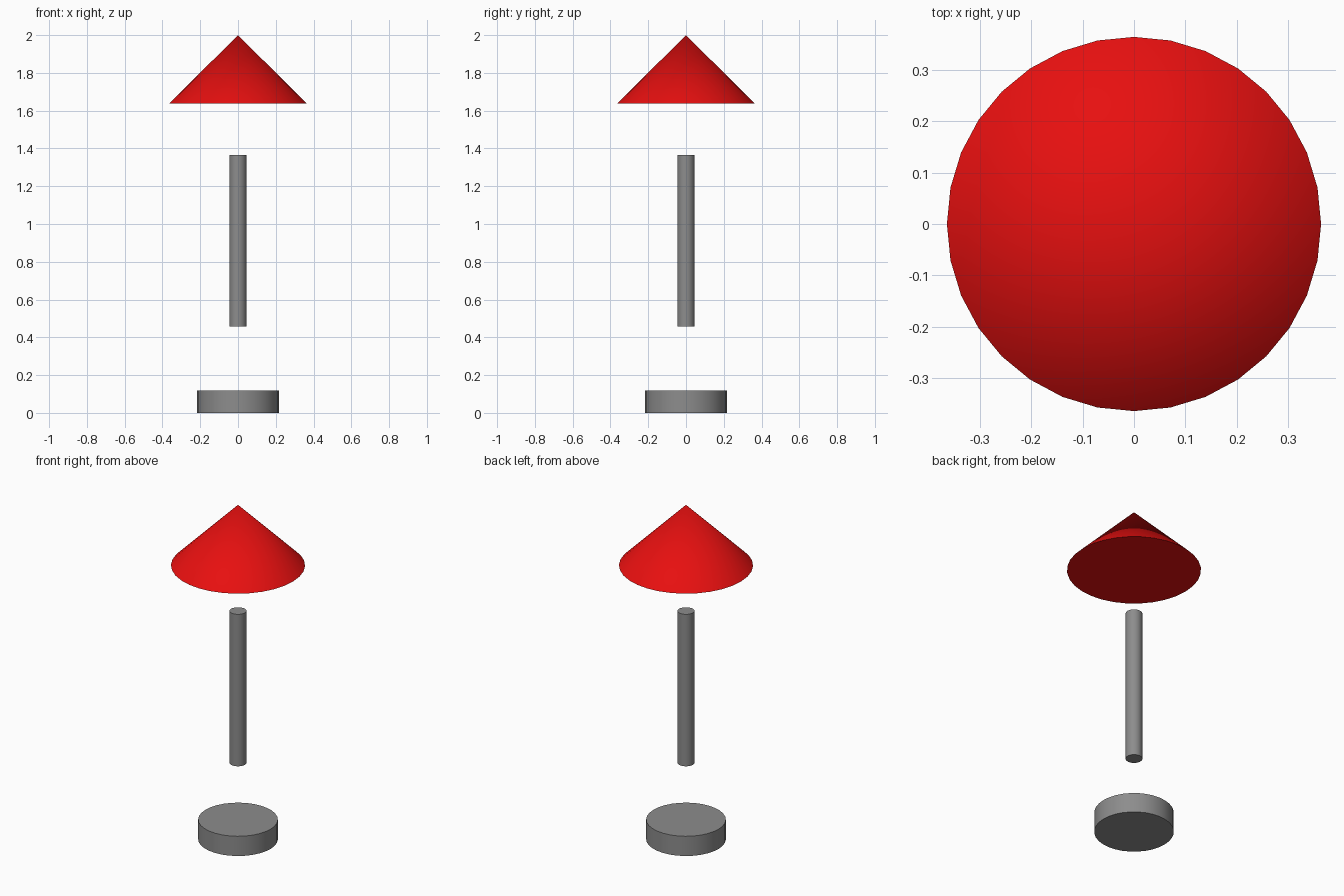
import bpy
import math

if "Cube" in bpy.data.objects:
    bpy.data.objects.remove(bpy.data.objects["Cube"])


def flat_material(name, colour):
    mat = bpy.data.materials.new(name)
    mat.diffuse_color = (*colour, 1.0)
    mat.use_nodes = True
    mat.node_tree.nodes["Principled BSDF"].inputs["Base Color"].default_value = mat.diffuse_color
    return mat


grey = flat_material("grey", (0.265, 0.265, 0.265))
red = flat_material("red", (0.8, 0.005, 0.005))


def round_part(name, r_bottom, r_top, z0, z1, mat):
    """32-sided upright cylinder or cone between two heights."""
    bpy.ops.mesh.primitive_cone_add(
        vertices=32, radius1=r_bottom, radius2=r_top, depth=z1 - z0,
        location=(0, 0, (z0 + z1) / 2))
    obj = bpy.context.object
    obj.name = name
    obj.data.materials.append(mat)
    bpy.ops.object.shade_smooth_by_angle(angle=math.radians(30))
    return obj


# Floating parts, bottom to top
round_part("base", 0.216, 0.216, 0.0, 0.118, grey)
round_part("pole", 0.0455, 0.0455, 0.457, 1.366, grey)
round_part("cone_top", 0.3636, 0.0, 1.638, 2.0, red)
